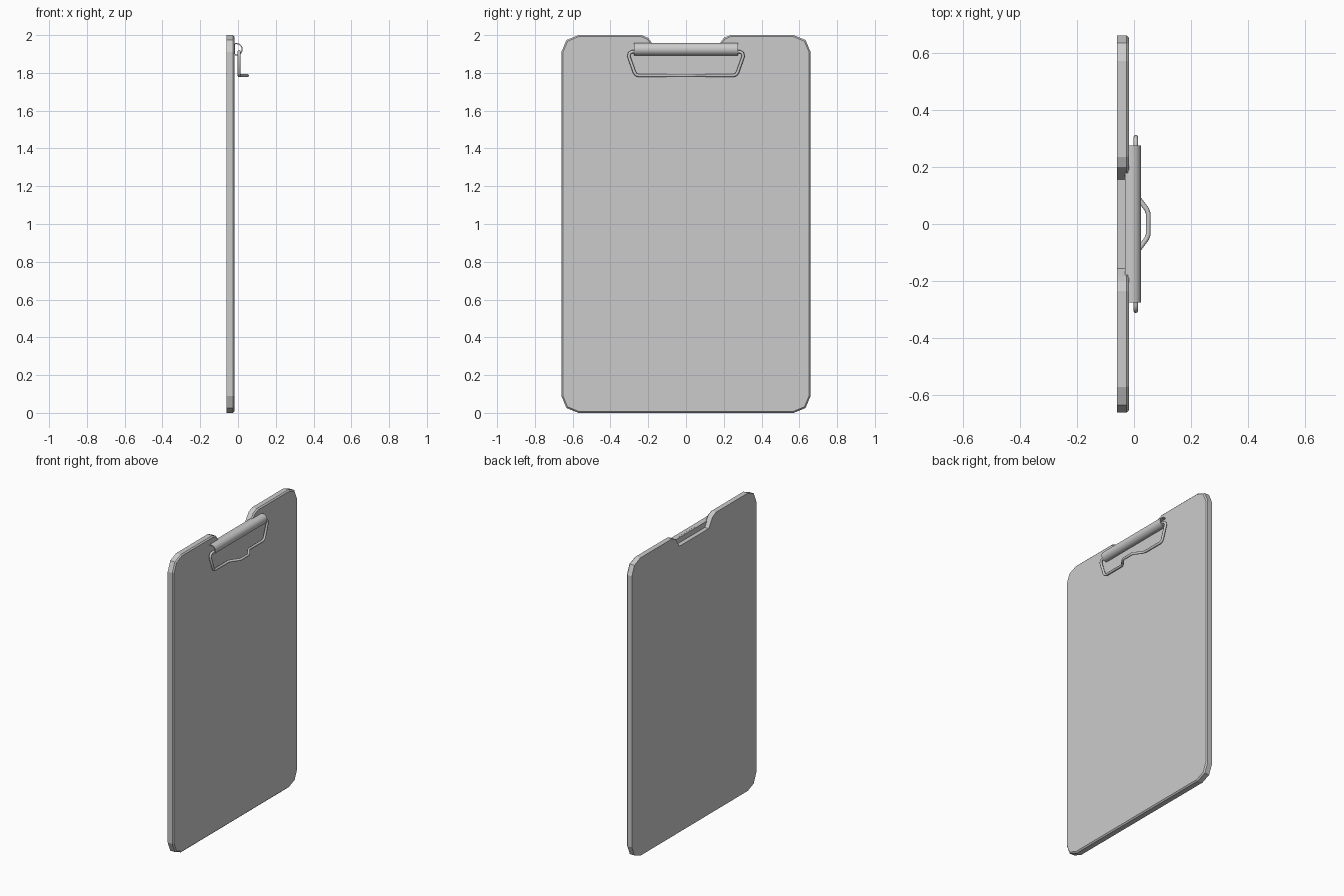
import bpy, bmesh, math

if "Cube" in bpy.data.objects:
    bpy.data.objects.remove(bpy.data.objects["Cube"])


def extrude_profile(name, pts, axis, a, b):
    """Extrude a closed 2D profile: axis 'x' takes (y, z) points, axis 'y' takes (x, z) points."""
    place = (lambda p: (a, p[0], p[1])) if axis == 'x' else (lambda p: (p[0], a, p[1]))
    bm = bmesh.new()
    face = bm.faces.new([bm.verts.new(place(p)) for p in pts])
    ext = bmesh.ops.extrude_face_region(bm, geom=[face])
    moved = [g for g in ext["geom"] if isinstance(g, bmesh.types.BMVert)]
    shift = (b - a, 0, 0) if axis == 'x' else (0, b - a, 0)
    bmesh.ops.translate(bm, verts=moved, vec=shift)
    bmesh.ops.recalc_face_normals(bm, faces=bm.faces[:])
    mesh = bpy.data.meshes.new(name)
    bm.to_mesh(mesh)
    bm.free()
    ob = bpy.data.objects.new(name, mesh)
    bpy.context.collection.objects.link(ob)
    return ob


def smooth(ob, angle=40):
    bpy.ops.object.select_all(action='DESELECT')
    bpy.context.view_layer.objects.active = ob
    ob.select_set(True)
    bpy.ops.object.shade_smooth_by_angle(angle=math.radians(angle))


# Board: mirrored half outline with cut corners and a notch at the top
half = [(0.57, 0.0), (0.633, 0.026), (0.66, 0.09), (0.66, 1.91), (0.633, 1.974),
        (0.57, 2.0), (0.235, 2.0), (0.20, 1.985), (0.185, 1.965), (0.155, 1.92)]
board = extrude_profile("board", half + [(-y, z) for y, z in reversed(half)],
                        'x', -0.06, -0.018)

# Small chamfer around the writing side
bm = bmesh.new()
bm.from_mesh(board.data)
rim = [e for e in bm.edges if all(v.co.x > -0.03 for v in e.verts)]
bmesh.ops.bevel(bm, geom=rim, offset=0.008, segments=1, affect='EDGES')
bm.to_mesh(board.data)
bm.free()

# Clip barrel: rolled sheet, open towards the board
cx, cz, n = -0.008, 1.925, 16


def arc(r):
    angles = [math.radians(112 - 217 * i / n) for i in range(n + 1)]
    return [(cx + r * math.cos(t), cz + r * math.sin(t)) for t in angles]


barrel = extrude_profile("clip_barrel", arc(0.033) + arc(0.027)[::-1], 'y', -0.275, 0.275)
smooth(barrel)

# Mounting plate behind the barrel, seen through the notch
extrude_profile("clip_plate", [(-0.031, 1.90), (-0.017, 1.90), (-0.017, 1.955), (-0.031, 1.955)],
                'y', -0.178, 0.178)

# Bent wire clip with a thumb tab bowed forward in the middle
side = [(0.006, 0.25, 1.912), (0.006, 0.285, 1.912), (0.006, 0.299, 1.905),
        (0.006, 0.303, 1.888), (0.006, 0.273, 1.803), (0.006, 0.265, 1.791),
        (0.006, 0.25, 1.786), (0.006, 0.11, 1.786), (0.012, 0.095, 1.786),
        (0.044, 0.052, 1.786), (0.050, 0.037, 1.786)]
path = side + [(x, -y, z) for x, y, z in reversed(side)]
curve = bpy.data.curves.new("wire_path", 'CURVE')
curve.dimensions = '3D'
curve.bevel_depth = 0.0085
curve.bevel_resolution = 2
curve.use_fill_caps = True
spline = curve.splines.new('POLY')
spline.points.add(len(path) - 1)
for p, co in zip(spline.points, path):
    p.co = (*co, 1)
wire = bpy.data.objects.new("clip_wire", curve)
bpy.context.collection.objects.link(wire)
bpy.ops.object.select_all(action='DESELECT')
bpy.context.view_layer.objects.active = wire
wire.select_set(True)
bpy.ops.object.convert(target='MESH')
smooth(bpy.context.view_layer.objects.active, 50)
